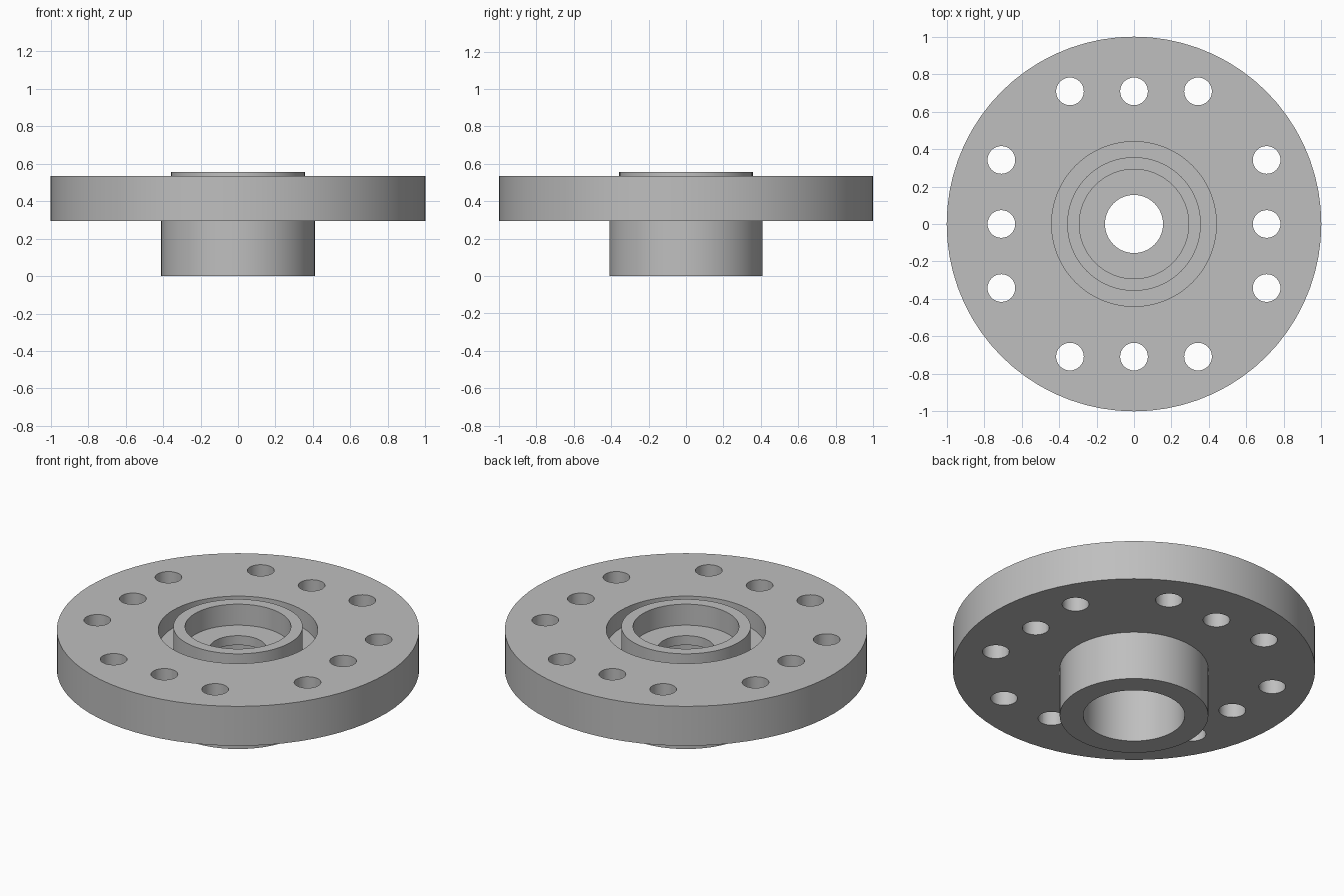
import bpy, bmesh, math
from mathutils import Matrix, Vector

if "Cube" in bpy.data.objects:
    bpy.data.objects.remove(bpy.data.objects["Cube"])

# One grey metal for the whole part
metal = bpy.data.materials.new("grey_metal")
metal.use_nodes = True
grey = (0.52, 0.52, 0.52, 1)
metal.diffuse_color = grey
metal.node_tree.nodes["Principled BSDF"].inputs["Base Color"].default_value = grey


def make_object(name, bm):
    bmesh.ops.recalc_face_normals(bm, faces=bm.faces)
    mesh = bpy.data.meshes.new(name)
    bm.to_mesh(mesh)
    bm.free()
    mesh.materials.append(metal)
    obj = bpy.data.objects.new(name, mesh)
    bpy.context.collection.objects.link(obj)
    return obj


def revolve(name, profile, steps):
    """Turn a closed (radius, height) profile around z."""
    bm = bmesh.new()
    verts = [bm.verts.new((r, 0, z)) for r, z in profile]
    edges = [bm.edges.new((a, b)) for a, b in zip(verts, verts[1:] + verts[:1])]
    bmesh.ops.spin(bm, geom=verts + edges, axis=(0, 0, 1), cent=(0, 0, 0),
                   angle=math.tau, steps=steps)
    bmesh.ops.remove_doubles(bm, verts=bm.verts, dist=1e-4)
    return make_object(name, bm)


# Heights and radii of the turned body
flange_bottom, flange_top, rim_top = 0.295, 0.535, 0.555
web_bottom, web_top = 0.37, 0.427
bore, counterbore, hub = 0.155, 0.28, 0.41
rim_inner, rim_outer, groove = 0.292, 0.357, 0.44

flange = revolve("hub_flange", [
    (counterbore, 0), (hub, 0), (hub, flange_bottom),        # hub
    (1, flange_bottom), (1, flange_top),                     # flange disc
    (groove, flange_top), (groove, web_top),                 # groove
    (rim_outer, web_top), (rim_outer, rim_top),              # raised rim
    (rim_inner, rim_top), (rim_inner, web_top),              # top recess
    (bore, web_top), (bore, web_bottom),                     # centre bore
    (counterbore, web_bottom),                               # lower bore
], 72)

# Bolt holes: three on each of four sides
bm = bmesh.new()
for quarter in range(4):
    turn = Matrix.Rotation(quarter * math.pi / 2, 4, "Z")
    for offset in (-0.342, 0, 0.342):
        place = Matrix.Translation(turn @ Vector((offset, 0.708, 0.415)))
        bmesh.ops.create_cone(bm, cap_ends=True, segments=32, radius1=0.074,
                              radius2=0.074, depth=0.5, matrix=place)
cutter = make_object("bolt_hole_cutter", bm)
cutter.hide_render = True

drill = flange.modifiers.new("bolt_holes", "BOOLEAN")
drill.operation = "DIFFERENCE"
drill.solver = "EXACT"
drill.object = cutter

bpy.ops.object.select_all(action="DESELECT")
flange.select_set(True)
bpy.context.view_layer.objects.active = flange
bpy.ops.object.modifier_apply(modifier=drill.name)
bpy.data.objects.remove(cutter)
bpy.ops.object.shade_smooth_by_angle(angle=math.radians(30))
